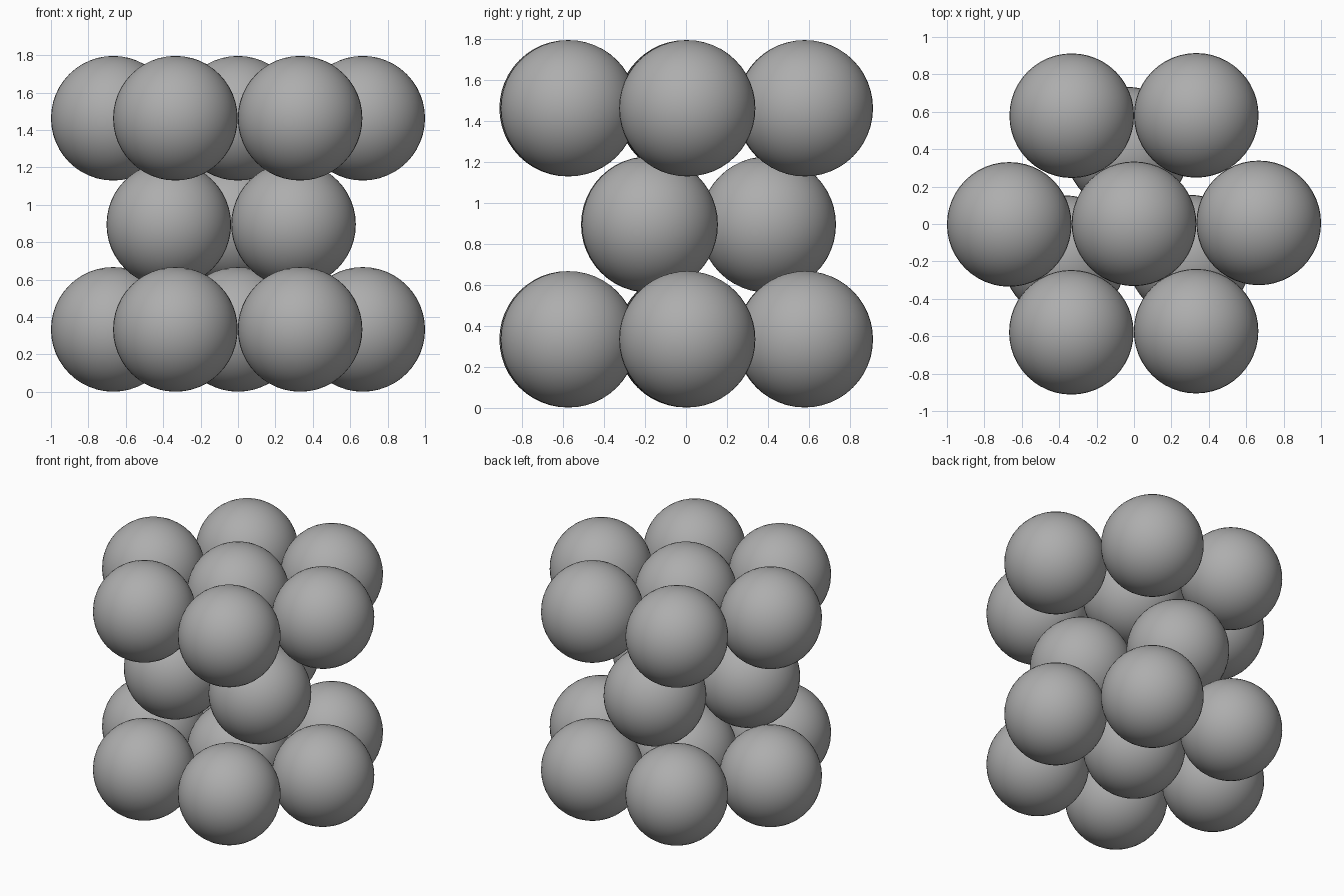
import bpy

if "Cube" in bpy.data.objects:
    bpy.data.objects.remove(bpy.data.objects["Cube"])

R = 0.333  # sphere radius

grey = bpy.data.materials.new("dark_grey")
grey.diffuse_color = (0.42, 0.42, 0.42, 1.0)
grey.use_nodes = True
grey.node_tree.nodes["Principled BSDF"].inputs["Base Color"].default_value = grey.diffuse_color


def ball(name, x, y, z):
    bpy.ops.mesh.primitive_uv_sphere_add(segments=48, ring_count=24, radius=R, location=(x, y, z))
    ob = bpy.context.object
    ob.name = name
    ob.data.materials.append(grey)
    bpy.ops.object.shade_smooth()
    return ob


# Hexagonal layer: a centre ball with six neighbours
hex_layer = [(0.0, 0.001), (0.667, 0.006), (0.333, 0.581), (-0.333, 0.579),
             (-0.667, -0.002), (-0.335, -0.579), (0.332, -0.573)]
for layer, z in (("bottom", 0.334), ("top", 1.463)):
    for i, (x, y) in enumerate(hex_layer):
        ball(f"{layer}_ball_{i}", x, y, z)

# Middle layer: three balls nested in the hollows
for i, (x, y) in enumerate([(-0.37, -0.18), (0.297, -0.177), (-0.035, 0.4)]):
    ball(f"middle_ball_{i}", x, y, 0.895)
